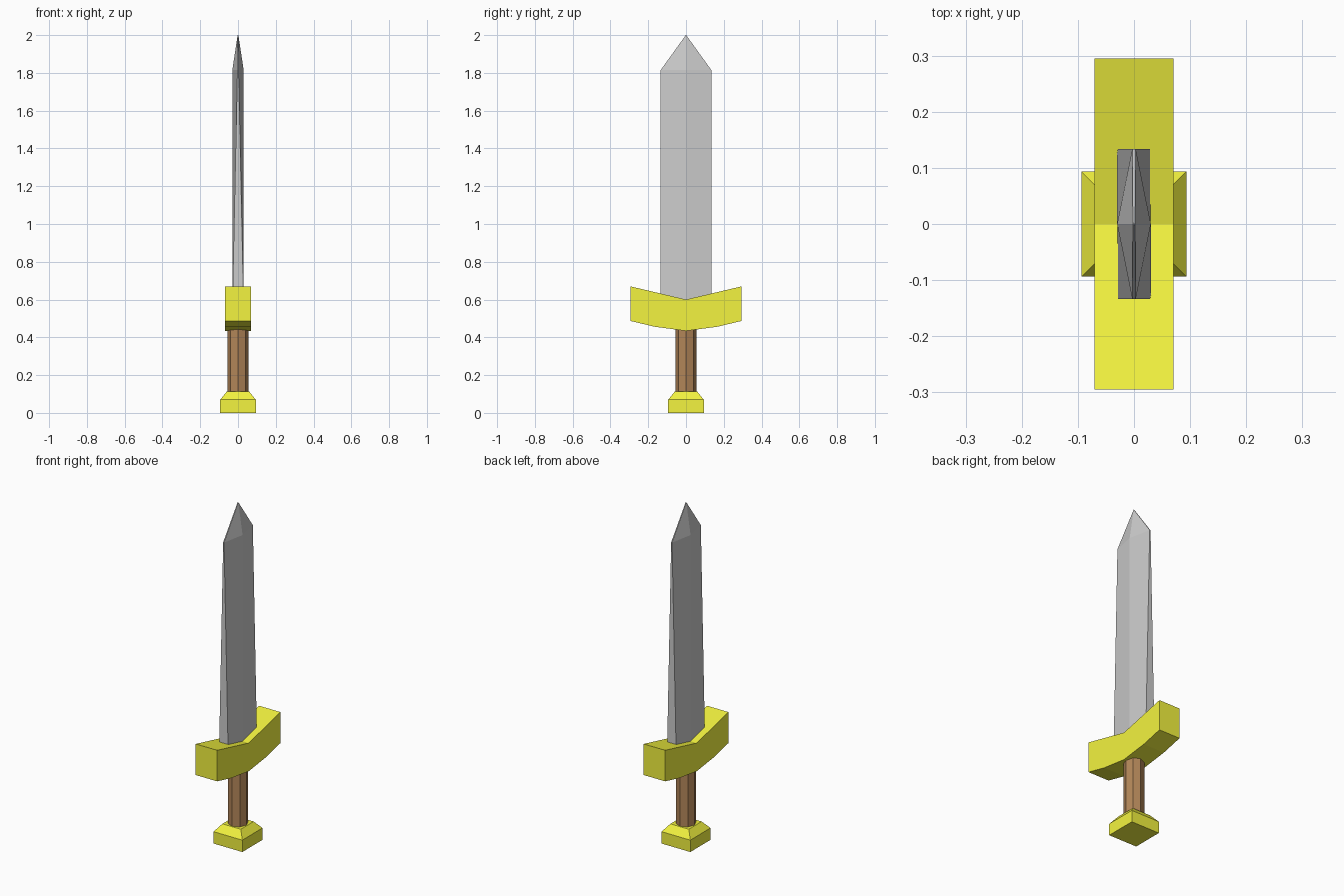
import bpy
from math import cos, sin, pi

if "Cube" in bpy.data.objects:
    bpy.data.objects.remove(bpy.data.objects["Cube"])


def material(name, rgb):
    mat = bpy.data.materials.new(name)
    mat.diffuse_color = (*rgb, 1)
    mat.use_nodes = True
    mat.node_tree.nodes["Principled BSDF"].inputs["Base Color"].default_value = mat.diffuse_color
    return mat


def loft(name, rings, mat=None):
    """Skin a stack of equal-length vertex rings (counter-clockwise, bottom to top) and cap both ends."""
    n = len(rings[0])
    verts = [v for ring in rings for v in ring]
    faces = [tuple(reversed(range(n))), tuple(range(len(verts) - n, len(verts)))]
    for k in range(len(rings) - 1):
        a, b = k * n, (k + 1) * n
        faces += [(a + i, a + (i + 1) % n, b + (i + 1) % n, b + i) for i in range(n)]
    mesh = bpy.data.meshes.new(name)
    mesh.from_pydata(verts, [], faces)
    mesh.update()
    obj = bpy.data.objects.new(name, mesh)
    bpy.context.collection.objects.link(obj)
    if mat:
        mesh.materials.append(mat)
    return obj


def square(r, z):
    return [(r, -r, z), (r, r, z), (-r, r, z), (-r, -r, z)]


def octagon(r, z):
    return [(r * cos(i * pi / 4), r * sin(i * pi / 4), z) for i in range(8)]


def blade_section(ridge, edge, half_width, z):
    return [(ridge, 0, z), (edge, half_width, z), (-edge, half_width, z),
            (-ridge, 0, z), (-edge, -half_width, z), (edge, -half_width, z)]


gold = material("gold", (0.9, 0.9, 0.05))
wood = material("wood", (0.45, 0.24, 0.1))

# Pommel: square block with a tapered top
loft("pommel", [square(0.094, 0), square(0.094, 0.07), square(0.06, 0.112)], gold)

# Grip: eight-sided handle
loft("grip", [octagon(0.055, 0.1), octagon(0.055, 0.46)], wood)

# Crossguard: upswept profile extruded across x
profile = [(-0.295, 0.487), (-0.165, 0.456), (0, 0.434), (0.165, 0.456),
           (0.295, 0.487), (0.295, 0.67), (0, 0.6), (-0.295, 0.67)]
loft("crossguard", [[(x, y, z) for y, z in profile] for x in (-0.07, 0.07)], gold)

# Blade: blunt base, edges thinning upwards, then a point
loft("blade", [blade_section(0.03, 0.03, 0.134, 0.56),
               blade_section(0.03, 0.003, 0.134, 1.815),
               blade_section(0.002, 0.002, 0.001, 2.0)])
